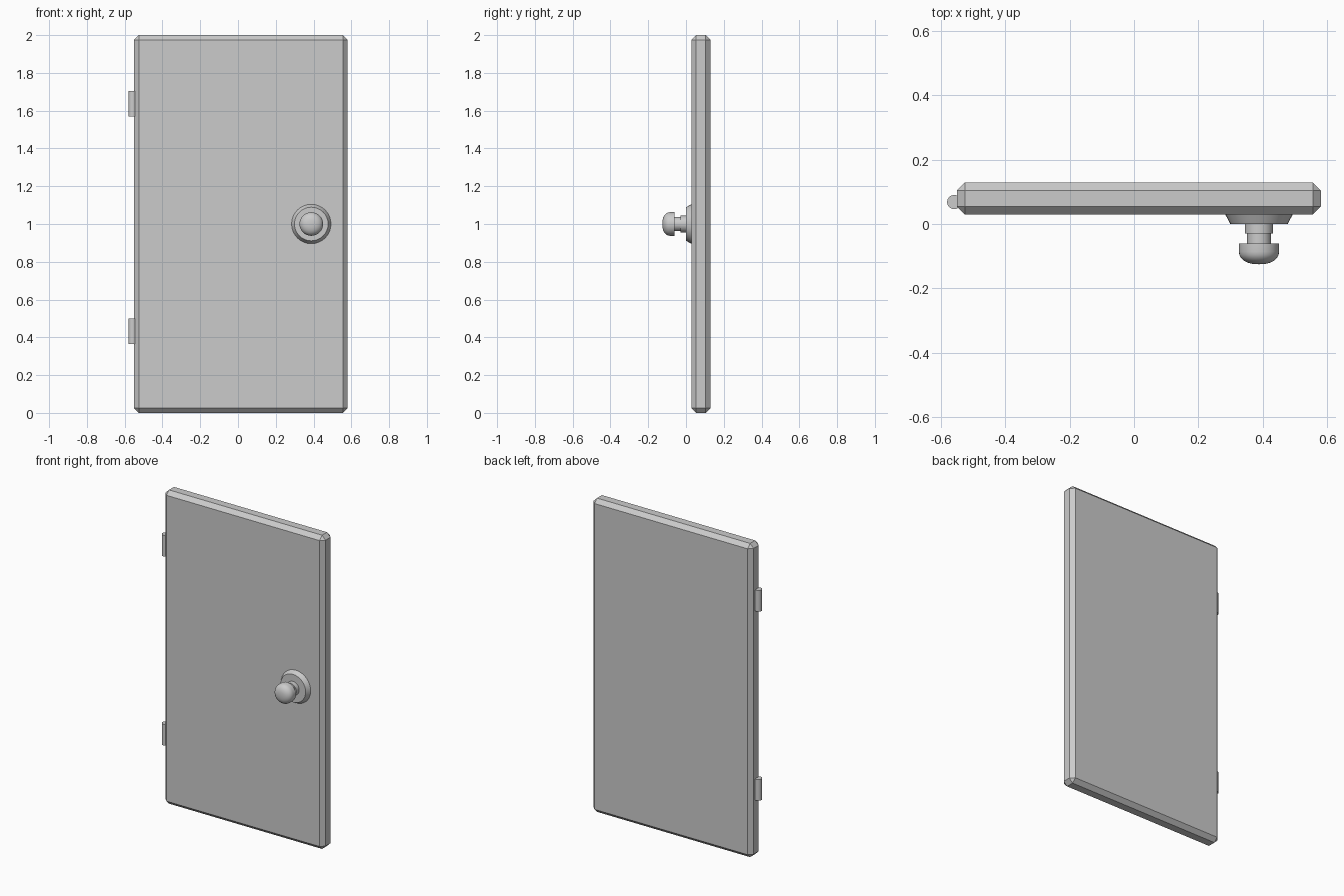
import bpy
import bmesh
import math
from mathutils import Matrix

if "Cube" in bpy.data.objects:
    bpy.data.objects.remove(bpy.data.objects["Cube"])


def make_object(name, bm):
    bmesh.ops.recalc_face_normals(bm, faces=bm.faces)
    mesh = bpy.data.meshes.new(name)
    bm.to_mesh(mesh)
    bm.free()
    obj = bpy.data.objects.new(name, mesh)
    bpy.context.collection.objects.link(obj)
    return obj


def smooth(obj):
    bpy.ops.object.select_all(action='DESELECT')
    obj.select_set(True)
    bpy.context.view_layer.objects.active = obj
    bpy.ops.object.shade_smooth_by_angle(angle=math.radians(35))


def lathe_y(name, profile, x, z, sides=32):
    """Spin (radius, y) points around an axis parallel to y."""
    bm = bmesh.new()
    verts = [bm.verts.new((r, y, 0)) for r, y in profile]
    edges = [bm.edges.new(pair) for pair in zip(verts, verts[1:])]
    bmesh.ops.spin(bm, geom=verts + edges, cent=(0, 0, 0), axis=(0, 1, 0),
                   angle=math.tau, steps=sides)
    bmesh.ops.remove_doubles(bm, verts=bm.verts, dist=1e-4)
    obj = make_object(name, bm)
    obj.location = (x, 0, z)
    smooth(obj)
    return obj


# Door slab with single-segment chamfers
bm = bmesh.new()
bmesh.ops.create_cube(bm, size=1, matrix=Matrix.Translation((0.015, 0.079, 1.0))
                      @ Matrix.Diagonal((1.13, 0.1, 2.0, 1)))
bmesh.ops.bevel(bm, geom=bm.edges[:], offset=0.025, segments=1, affect='EDGES')
make_object("door_slab", bm)

# Hinge barrels on the left edge
for name, z in (("lower_hinge", 0.4325), ("upper_hinge", 1.6375)):
    bm = bmesh.new()
    bmesh.ops.create_cone(bm, cap_ends=True, segments=32, radius1=0.022,
                          radius2=0.022, depth=0.135,
                          matrix=Matrix.Translation((-0.558, 0.068, z)))
    smooth(make_object(name, bm))

# Door knob: flared rosette, stepped neck, domed grip
KNOB_X, KNOB_Z = 0.388, 1.0
lathe_y("knob_rosette", [(0, 0.032), (0.106, 0.032), (0.089, 0.0), (0, 0.0)],
        KNOB_X, KNOB_Z)
lathe_y("knob_neck", [(0, 0.005), (0.044, 0.005), (0.044, -0.029), (0.037, -0.029),
                      (0.037, -0.065), (0, -0.065)], KNOB_X, KNOB_Z)
dome = [(0.0625 * math.cos(a) ** 0.8, -0.086 - 0.039 * math.sin(a))
        for a in (math.radians(15 * i) for i in range(6))]
lathe_y("knob_grip", [(0, -0.06), (0.0625, -0.06)] + dome + [(0, -0.125)],
        KNOB_X, KNOB_Z)
